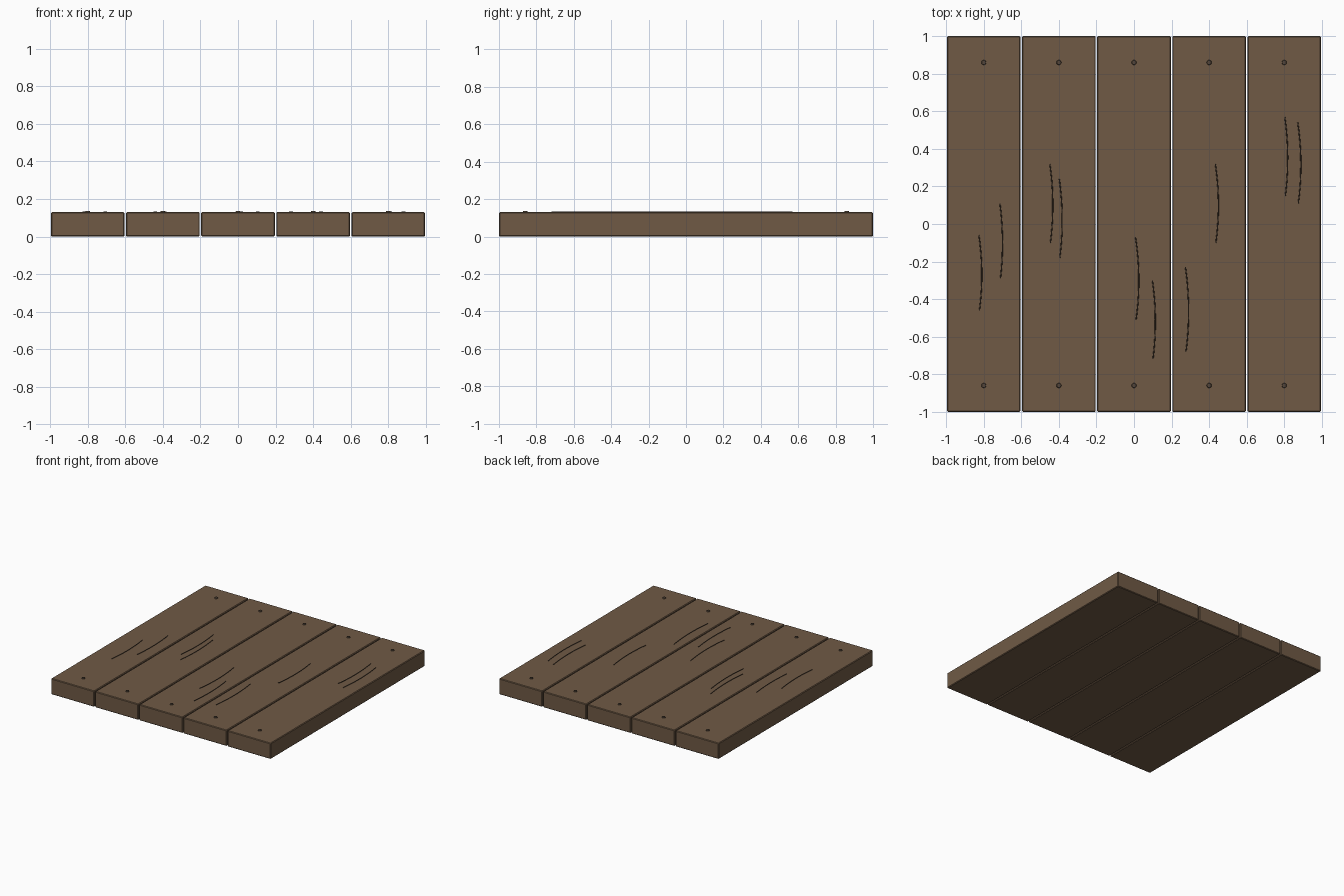
import bpy

if "Cube" in bpy.data.objects:
    bpy.data.objects.remove(bpy.data.objects["Cube"])

HEIGHT = 0.13


def material(name, rgb):
    m = bpy.data.materials.new(name)
    m.diffuse_color = (*rgb, 1)
    m.use_nodes = True
    m.node_tree.nodes["Principled BSDF"].inputs["Base Color"].default_value = m.diffuse_color
    return m


wood = material("brown wood", (0.16, 0.102, 0.06))
nail_mat = material("dark nail", (0.09, 0.062, 0.042))
grain_mat = material("dark grain", (0.05, 0.033, 0.022))


def plank(i, x):
    bpy.ops.mesh.primitive_cube_add(size=1, location=(x, 0, HEIGHT / 2))
    o = bpy.context.object
    o.name = f"plank_{i}"
    o.scale = (0.392, 2.0, HEIGHT)
    bpy.ops.object.transform_apply(location=False, rotation=False, scale=True)
    o.data.materials.append(wood)
    b = o.modifiers.new("worn_edges", "BEVEL")
    b.width = 0.005
    b.segments = 1


def nail(name, x, y):
    bpy.ops.mesh.primitive_cone_add(vertices=12, radius1=0.015, radius2=0.011,
                                    depth=0.012, location=(x, y, HEIGHT + 0.001))
    o = bpy.context.object
    o.name = name
    o.data.materials.append(nail_mat)


def grain(i, x, bow, y0, y1):
    # thin bowed thread lying on the plank top
    c = bpy.data.curves.new(f"grain_{i}", "CURVE")
    c.dimensions = "3D"
    c.bevel_depth = 0.003
    c.bevel_resolution = 1
    c.use_fill_caps = True
    s = c.splines.new("POLY")
    n = 10
    s.points.add(n)
    for k in range(n + 1):
        t = k / n
        s.points[k].co = (x + bow * 4 * t * (1 - t) + 0.003 * t,
                          y0 + (y1 - y0) * t, HEIGHT + 0.001, 1)
    tmp = bpy.data.objects.new("tmp", c)
    bpy.context.collection.objects.link(tmp)
    bpy.context.view_layer.update()
    deps = bpy.context.evaluated_depsgraph_get()
    mesh = bpy.data.meshes.new_from_object(tmp.evaluated_get(deps))
    bpy.data.objects.remove(tmp)
    mesh.materials.clear()
    mesh.materials.append(grain_mat)
    bpy.context.collection.objects.link(bpy.data.objects.new(f"grain_{i}", mesh))


# planks with a nail at each end
for i in range(5):
    px = -0.8 + 0.4 * i
    plank(i + 1, px)
    nail(f"front_nail_{i + 1}", px, -0.86)
    nail(f"back_nail_{i + 1}", px, 0.86)

# grain lines: start x, bow, start y, end y
lines = [
    (-0.826, 0.014, -0.06, -0.46), (-0.714, 0.012, 0.11, -0.29),
    (-0.448, 0.014, 0.32, -0.10), (-0.398, 0.014, 0.24, -0.18),
    (0.008, 0.016, -0.07, -0.51), (0.098, 0.014, -0.30, -0.72),
    (0.274, 0.015, -0.23, -0.68), (0.433, 0.015, 0.32, -0.10),
    (0.803, 0.014, 0.57, 0.15), (0.872, 0.015, 0.54, 0.11),
]
for i, g in enumerate(lines):
    grain(i + 1, *g)
